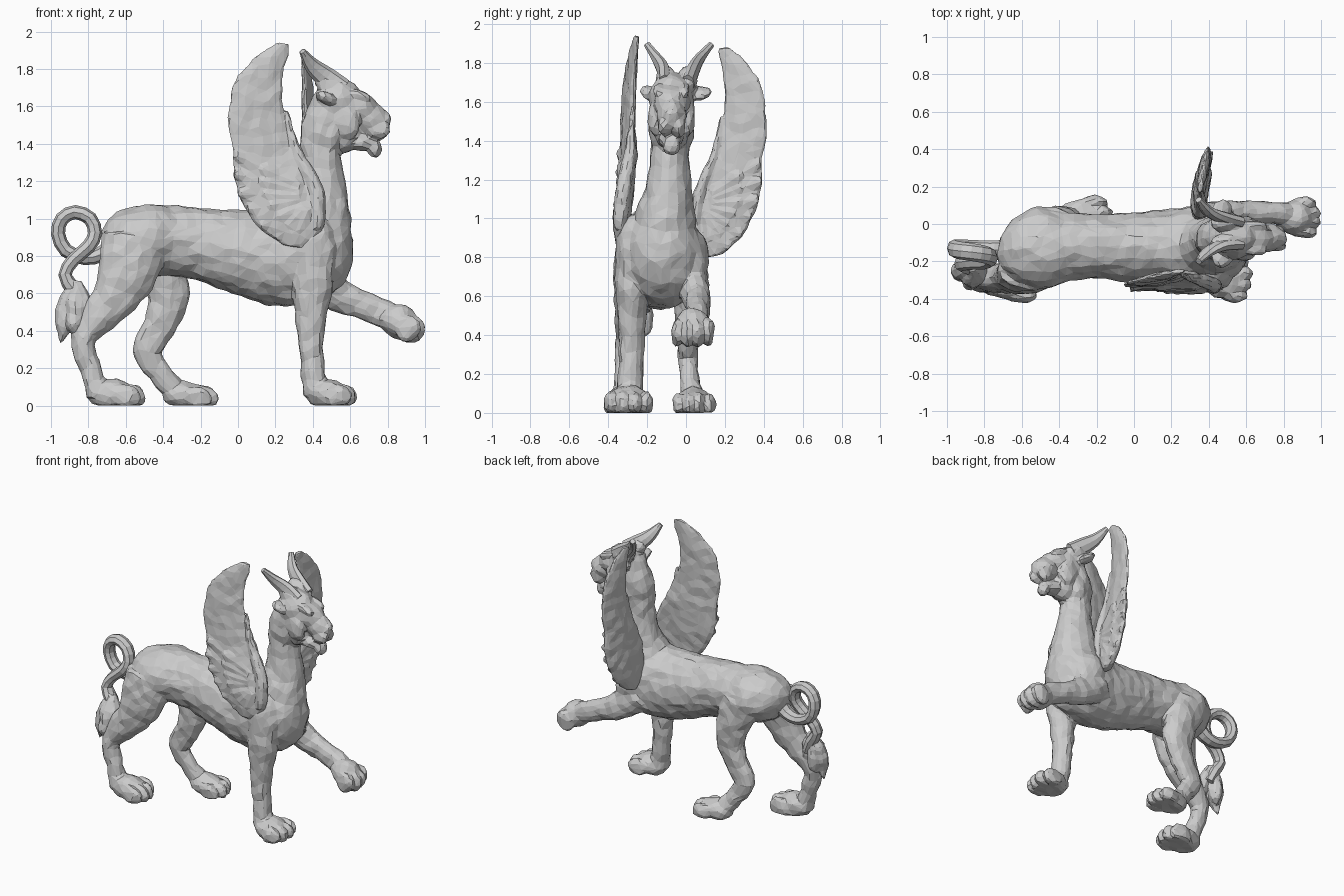
import bpy, bmesh, math
from mathutils import Vector, Matrix, noise

Y = Vector((0, 1, 0))


def spline(pts, n):
    """Catmull-Rom through stations of any size."""
    out = []
    for i in range(len(pts) - 1):
        p = [Vector(pts[min(max(i + k, 0), len(pts) - 1)]) for k in (-1, 0, 1, 2)]
        for t in (s / n for s in range(n)):
            out.append(0.5 * (2 * p[1] + (p[2] - p[0]) * t
                              + (2 * p[0] - 5 * p[1] + 4 * p[2] - p[3]) * t * t
                              + (3 * p[1] - p[0] - 3 * p[2] + p[3]) * t ** 3))
    return out + [Vector(pts[-1])]


def skin(bm, rings):
    for a, b in zip(rings, rings[1:]):
        for i in range(len(a)):
            j = (i + 1) % len(a)
            bm.faces.new((a[i], a[j], b[j], b[i]))
    bm.faces.new(rings[0])
    bm.faces.new(rings[-1][::-1])


def limb(bm, stations, sides=14, n=3):
    """Oval loft; each station is x, y, z, in-plane radius, y radius."""
    st = spline([s if len(s) == 5 else (*s, s[3]) for s in stations], n)
    c = [Vector(s[:3]) for s in st]
    rings = []
    for i, s in enumerate(st):
        t = (c[min(i + 1, len(c) - 1)] - c[max(i - 1, 0)]).normalized()
        up = Y.cross(t).normalized()
        side = t.cross(up)
        rings.append([bm.verts.new(c[i] + up * s[3] * math.cos(a) + side * s[4] * math.sin(a))
                      for a in (2 * math.pi * k / sides for k in range(sides))])
    skin(bm, rings)


def blob(bm, loc, r, tilt=0, roll=0, base=Matrix()):
    m = (base @ Matrix.Translation(loc) @ Matrix.Rotation(math.radians(tilt), 4, 'Y')
         @ Matrix.Rotation(math.radians(roll), 4, 'X') @ Matrix.Diagonal((*r, 1)))
    bmesh.ops.create_icosphere(bm, subdivisions=3, radius=1, matrix=m)


def paw(bm, loc, L, W, H, tilt=0):
    m = Matrix.Translation(loc) @ Matrix.Rotation(math.radians(tilt), 4, 'Y')
    blob(bm, (-L * .08, 0, 0), (L * .42, W * .42, H * .62), base=m)
    for k in (-1.5, -.5, .5, 1.5):
        x = L * (.23 if abs(k) < 1 else .14)
        blob(bm, (x, k * W * .24, -H * .08), (L * .27, W * .15, H * .5), 12, base=m)


def finish(name, bm, voxel=0, faces=0, smooth=2, rough=.006):
    """Fuse the parts into one skin, roughen it, then reduce it to flat facets."""
    bmesh.ops.recalc_face_normals(bm, faces=bm.faces[:])
    for v in bm.verts:
        v.co.z = max(v.co.z, 0.0)
    me = bpy.data.meshes.new(name)
    bm.to_mesh(me)
    bm.free()
    ob = bpy.data.objects.new(name, me)
    bpy.context.collection.objects.link(ob)
    bpy.ops.object.select_all(action='DESELECT')
    ob.select_set(True)
    bpy.context.view_layer.objects.active = ob
    if voxel:
        r = ob.modifiers.new("fuse", 'REMESH')
        r.mode, r.voxel_size = 'VOXEL', voxel
        s = ob.modifiers.new("soften", 'SMOOTH')
        s.factor, s.iterations = .5, smooth
        bpy.ops.object.convert(target='MESH')
        shift = [v.normal * noise.noise(v.co * 14) * rough for v in ob.data.vertices]
        for v, d in zip(ob.data.vertices, shift):
            v.co += d
        d = ob.modifiers.new("facet", 'DECIMATE')
        d.ratio = min(1, faces / (2 * len(ob.data.polygons)))
        bpy.ops.object.convert(target='MESH')
    for v in ob.data.vertices:
        v.co.z = max(v.co.z, 0.0)
    ob.data.polygons.foreach_set("use_smooth", [False] * len(ob.data.polygons))


# Torso, neck and shoulders
bm = bmesh.new()
limb(bm, [(-.72, -.13, .88, .06, .06), (-.65, -.135, .89, .14, .16), (-.5, -.13, .89, .185, .22),
          (-.36, -.12, .885, .185, .185), (-.2, -.12, .865, .195, .17), (0, -.125, .825, .22, .19),
          (.2, -.125, .79, .255, .205), (.35, -.12, .8, .26, .22), (.48, -.12, .86, .22, .195),
          (.57, -.12, .89, .14, .13), (.61, -.12, .9, .04, .04)], 20)
limb(bm, [(.36, -.12, .8, .2, .19), (.42, -.11, .98, .19, .165), (.445, -.09, 1.15, .14, .12),
          (.44, -.085, 1.32, .11, .1), (.45, -.08, 1.48, .115, .11), (.5, -.075, 1.6, .11, .11)], 16)
blob(bm, (.4, -.27, .82), (.13, .09, .2))
blob(bm, (.41, .03, .78), (.13, .085, .17))

# Legs: standing front, raised front, two hind
limb(bm, [(.4, -.27, .85, .12, .09), (.4, -.28, .65, .11, .085), (.39, -.28, .5, .09, .075),
          (.39, -.28, .35, .07, .065), (.4, -.285, .2, .065, .065), (.42, -.29, .06, .07, .075)])
limb(bm, [(.36, .03, .74, .14, .08), (.5, .05, .61, .095, .075), (.62, .06, .555, .08, .065),
          (.74, .06, .51, .075, .06), (.85, .05, .465, .07, .07)])
limb(bm, [(-.55, -.24, .9, .18, .11), (-.58, -.27, .74, .165, .105), (-.645, -.28, .6, .13, .09),
          (-.74, -.29, .48, .1, .075), (-.825, -.3, .36, .072, .06), (-.805, -.31, .25, .06, .055),
          (-.77, -.315, .13, .058, .06), (-.75, -.315, .05, .07, .07)])
limb(bm, [(-.46, 0, .88, .16, .09), (-.4, .01, .72, .125, .085), (-.37, .01, .58, .11, .075),
          (-.42, .01, .43, .09, .06), (-.487, .01, .29, .074, .055), (-.43, .015, .19, .064, .05),
          (-.36, .03, .1, .06, .06), (-.32, .035, .05, .06, .06)])
paw(bm, (.5, -.295, .06), .27, .25, .13)
paw(bm, (-.65, -.31, .06), .31, .22, .14)
paw(bm, (-.255, .04, .055), .3, .22, .12)
paw(bm, (.88, .035, .44), .25, .22, .15, 22)

# Head: skull, muzzle, nose, open jaw, chin tuft
hy = -.075
blob(bm, (.53, hy, 1.6), (.14, .115, .155), 15)
blob(bm, (.64, hy, 1.6), (.115, .095, .085), 25)
blob(bm, (.71, hy, 1.53), (.105, .075, .085), 20)
blob(bm, (.785, hy, 1.54), (.04, .045, .035))
blob(bm, (.65, hy, 1.41), (.11, .06, .046), 8)
blob(bm, (.73, hy, 1.37), (.042, .045, .048))
blob(bm, (.56, hy, 1.45), (.1, .09, .1))
for s in (-1, 1):
    blob(bm, (.65, hy + s * .065, 1.66), (.065, .032, .026), 20)       # brow
    blob(bm, (.685, hy + s * .06, 1.61), (.025, .022, .02))            # eye
    blob(bm, (.75, hy + s * .04, 1.475), (.06, .035, .05))             # lip
    blob(bm, (.58, hy + s * .085, 1.52), (.07, .04, .1), -20)          # cheek
    blob(bm, (.5, hy + s * .08, 1.45), (.05, .035, .1), 15)            # ruff
    blob(bm, (.47, -.05 + s * .125, 1.645), (.06, .06, .03), 25, s * 10)  # ear
    blob(bm, (.5, -.05 + s * .055, 1.71), (.1, .05, .065), 35)         # horn root
finish("body", bm, .011, 5000, 3, .01)

# Horns
for s, name in ((-1, "near_horn"), (1, "far_horn")):
    bm = bmesh.new()
    limb(bm, [(.56, -.05 + s * .06, 1.69, .06, .035), (.47, -.04 + s * .075, 1.755, .058, .034),
              (.395, -.04 + s * .11, 1.82, .042, .026), (.345, -.035 + s * .165, 1.895, .018)], 8)
    finish(name, bm)

# Tail with curled loop, and its tuft
bm = bmesh.new()
path = [(-.66, -.14, .87, .05), (-.73, -.14, .81, .042), (-.82, -.135, .79, .038), (-.92, -.13, .83, .038),
        (-.962, -.13, .92, .038), (-.94, -.14, 1.0, .038), (-.87, -.15, 1.035, .038),
        (-.79, -.165, 1.0, .038), (-.765, -.18, .92, .038), (-.8, -.195, .85, .038),
        (-.88, -.2, .78, .036), (-.925, -.21, .7, .036), (-.88, -.22, .62, .042), (-.84, -.235, .53, .04)]
limb(bm, [(*p, p[3] * 1.25) for p in path], 8, 2)
finish("tail", bm)
bm = bmesh.new()
for dx, dy, z in ((-.1, -.01, .33), (-.06, .03, .38), (.06, -.03, .4), (-.02, -.06, .36)):
    limb(bm, [(-.865, -.23, .66, .03), (-.86 + dx * .6, -.24 + dy * .7, .55, .05),
              (-.85 + dx * .8, -.25 + dy, (z + .5) / 2, .042), (-.85 + dx, -.25 + dy, z, .006)], 8)
finish("tail_tuft", bm, .01, 450, 1, .015)


# Wings: one shape in (x, outward, z), placed along the flank or fanned sideways
RIBS = [(.36, .84, .24, .86, .03), (.45, .93, .12, .94, .045), (.475, 1.05, .03, 1.06, .05),
        (.43, 1.19, -.025, 1.2, .045), (.36, 1.32, -.03, 1.36, .038), (.29, 1.44, -.06, 1.48, .032),
        (.25, 1.56, -.053, 1.6, .03), (.24, 1.68, -.025, 1.72, .027), (.25, 1.8, .04, 1.82, .024),
        (.28, 1.9, .14, 1.905, .02), (.275, 1.935, .21, 1.94, .014)]
TIPS = [(.3, .86), (.2, .89), (.12, .96), (.05, 1.05), (0, 1.14), (-.02, 1.24), (-.01, 1.34)]


def along_flank(p):
    """Above the shoulder the leading edge turns in towards the neck."""
    k = min(max((p.z - 1.0) / .35, 0), 1)
    f = min(max((p.x + .06) / .33, 0), 1)
    upper = -.335 + .06 * f + max(0, p.z - 1.4) * .05
    return Vector((p.x, -.33 + k * (upper + .33) - p.y, p.z))


def fanned(p):
    y = .02 + (.475 - p.x) * .75
    return Vector((.335 + .06 * (max(y, 0) / .4) ** 1.5 + p.y, y, .8 + (p.z - .84) * .982))


def wing(name, place):
    bm = bmesh.new()
    rings = []
    for lx, lz, tx, tz, th in spline(RIBS, 2):
        ring = []
        for k in range(12):
            a = 2 * math.pi * k / 12
            f = .5 + .5 * math.cos(a)
            ring.append(bm.verts.new((tx + (lx - tx) * f, math.sin(a) * th * (.75 + .25 * f),
                                      tz + (lz - tz) * f)))
        rings.append(ring)
    skin(bm, rings)
    # leading ridge and two rows of fanned feathers
    limb(bm, [(.42, .01, .95, .03), (.43, .015, 1.1, .04), (.38, .015, 1.24, .036),
              (.3, .01, 1.4, .024), (.26, .005, 1.58, .008)], 8)
    for reach, out in ((1, .012), (.65, .026)):
        for x, z in TIPS:
            rx, rz = .38, .95 + .15 * z
            q = [(rx + (x - rx) * f * reach, rz + (z - rz) * f * reach) for f in (.2, .5, .85, 1)]
            limb(bm, [(q[i][0], out, q[i][1], r, .022) for i, r in enumerate((.018, .034, .044, .018))], 8)
    for v in bm.verts:
        v.co = place(v.co)
    finish(name, bm, .009, 1300, 2, .008)


wing("near_wing", along_flank)
wing("far_wing", fanned)
